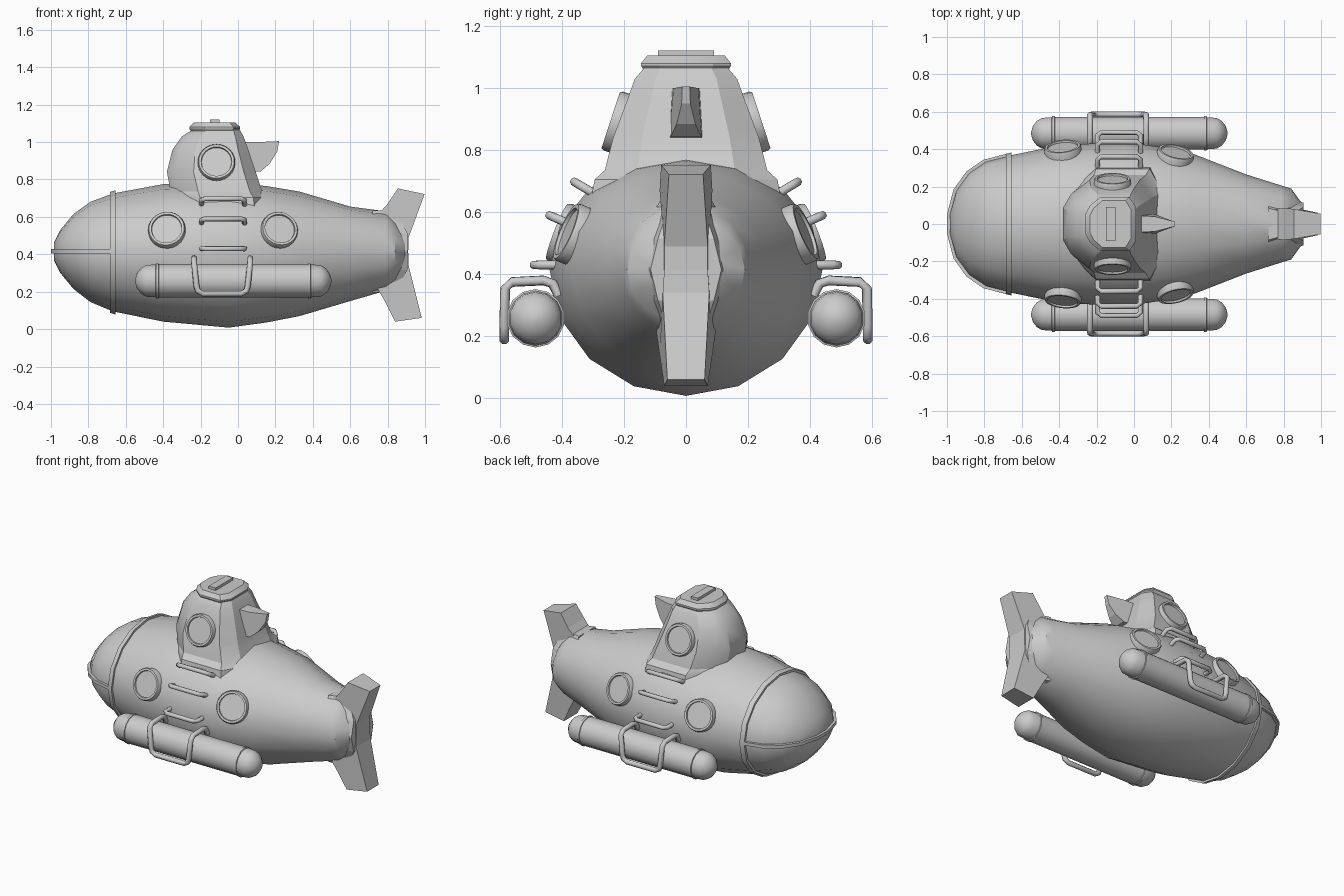
import bpy, bmesh, math
from mathutils import Vector

if "Cube" in bpy.data.objects:
    bpy.data.objects.remove(bpy.data.objects["Cube"])

grey = bpy.data.materials.new("light_grey")
grey.diffuse_color = (0.6, 0.6, 0.6, 1)
grey.use_nodes = True
grey.node_tree.nodes["Principled BSDF"].inputs["Base Color"].default_value = grey.diffuse_color


def finish(name, bm, angle=30):
    bmesh.ops.recalc_face_normals(bm, faces=bm.faces)
    me = bpy.data.meshes.new(name)
    bm.to_mesh(me)
    bm.free()
    ob = bpy.data.objects.new(name, me)
    bpy.context.collection.objects.link(ob)
    me.materials.append(grey)
    bpy.ops.object.select_all(action='DESELECT')
    ob.select_set(True)
    bpy.context.view_layer.objects.active = ob
    if angle:
        bpy.ops.object.shade_smooth_by_angle(angle=math.radians(angle))
    return ob


def loft(name, rings, angle=30, closed=False):
    """Skin a list of equal-length point rings."""
    bm = bmesh.new()
    vs = [[bm.verts.new(p) for p in r] for r in rings]
    n = len(vs[0])
    pairs = list(zip(vs, vs[1:])) + ([(vs[-1], vs[0])] if closed else [])
    for a, b in pairs:
        for i in range(n):
            j = (i + 1) % n
            bm.faces.new((a[i], a[j], b[j], b[i]))
    if not closed:
        bm.faces.new(vs[0])
        bm.faces.new(vs[-1])
    return finish(name, bm, angle)


def tube(name, pts, r, sides=8):
    """Round bar along a path."""
    pts = [Vector(p) for p in pts]
    rings = []
    up = None
    for i, p in enumerate(pts):
        t = (pts[min(i + 1, len(pts) - 1)] - pts[max(i - 1, 0)]).normalized()
        if up is None:
            up = t.orthogonal().normalized()
        up = (up - t * up.dot(t)).normalized()
        side = t.cross(up)
        rings.append([p + r * (math.cos(a) * up + math.sin(a) * side)
                      for a in (2 * math.pi * k / sides for k in range(sides))])
    return loft(name, rings, 50)


def lathe(name, profile, centre, axis, sides, angle=30):
    """Revolve (radius, offset) pairs around an axis."""
    q = Vector((0, 0, 1)).rotation_difference(Vector(axis))
    c = Vector(centre)
    return loft(name, [[c + q @ Vector((r * math.cos(a), r * math.sin(a), h))
                        for a in (2 * math.pi * k / sides for k in range(sides))]
                       for r, h in profile], angle)


# Hull stations: x, half width, bottom, top
MID = 0.415
stations = [(-0.985, 0.05, 0.37, 0.46), (-0.95, 0.18, 0.30, 0.53),
            (-0.88, 0.275, 0.215, 0.615), (-0.79, 0.335, 0.145, 0.68),
            (-0.67, 0.365, 0.095, 0.725), (-0.4, 0.42, 0.04, 0.775),
            (-0.05, 0.44, 0.008, 0.785), (0.15, 0.41, 0.035, 0.765),
            (0.33, 0.37, 0.07, 0.735), (0.6, 0.265, 0.15, 0.655),
            (0.79, 0.205, 0.205, 0.63), (0.84, 0.19, 0.245, 0.585), (0.905, 0.10, 0.33, 0.50)]


def section(x, grow=0.0):
    for a, b in zip(stations, stations[1:]):
        if a[0] <= x <= b[0]:
            t = (x - a[0]) / (b[0] - a[0])
            w, lo, hi = (a[k] + t * (b[k] - a[k]) for k in (1, 2, 3))
            return w + grow, MID - lo + grow, hi - MID + grow


def hull_ring(x, grow=0.0):
    w, lo, hi = section(x, grow)
    return [(x, w * math.cos(a), MID + (hi if math.sin(a) > 0 else lo) * math.sin(a))
            for a in (2 * math.pi * k / 16 for k in range(16))]


loft("hull", [hull_ring(s[0]) for s in stations], 32)
loft("bow_ring", [hull_ring(x, g) for x, g in
                  ((-0.685, -0.03), (-0.685, 0.014), (-0.655, 0.014), (-0.655, -0.03))], 32, True)

# Horizontal band around the nose
edge = [(s[0], s[1]) for s in stations[:5]]
plan = [(x, -y) for x, y in reversed(edge)] + edge
loft("nose_band", [[(x * k + o, y * g, z) for k, o, g, z in
                    ((1, 0.04, 0.9, 0.405), (1, -0.015, 1.025, 0.405),
                     (1, -0.015, 1.025, 0.427), (1, 0.04, 0.9, 0.427))] for x, y in plan])


# Conning tower: octagonal rings of x0, x1, half width, z
def octagon(x0, x1, w, z):
    c = 0.3 * (x1 - x0)
    half = [(x0, w * 0.36), (x0 + c * 0.3, w * 0.68), (x0 + c, w), (x1 - c * 0.45, w), (x1, w * 0.6)]
    return [(x, y, z) for x, y in half] + [(x, -y, z) for x, y in reversed(half)]


loft("tower", [octagon(*r) for r in
               ((-0.35, 0.16, 0.31, 0.62), (-0.355, 0.15, 0.295, 0.705), (-0.36, 0.13, 0.262, 0.735),
                (-0.38, 0.095, 0.235, 0.84), (-0.35, 0.055, 0.19, 0.96),
                (-0.30, 0.03, 0.165, 1.03), (-0.245, 0.01, 0.135, 1.065))], 25)
loft("hatch", [octagon(*r) for r in
               ((-0.25, 0.0, 0.135, 1.055), (-0.26, 0.012, 0.145, 1.072),
                (-0.26, 0.012, 0.145, 1.08), (-0.235, -0.015, 0.125, 1.105))], 25)


def prism(name, pts, angle=0):
    """Symmetric plate from (x, z, half thickness) outline points."""
    return loft(name, [[(x, s * w, z) for x, z, w in pts] for s in (-1, 1)], angle)


prism("hatch_handle", [(-0.15, 1.09, 0.09), (-0.1, 1.09, 0.09), (-0.1, 1.122, 0.09), (-0.15, 1.122, 0.09)])
prism("tower_fin", [(0.02, 1.0, 0.045), (0.11, 1.0, 0.04), (0.22, 1.005, 0.012),
                    (0.21, 0.95, 0.014), (0.17, 0.885, 0.03), (0.12, 0.842, 0.05), (0.05, 0.84, 0.055)])

# Tail fins
prism("upper_tail_fin", [(0.74, MID, 0.09), (0.76, 0.625, 0.08), (0.80, 0.67, 0.085), (0.855, 0.752, 0.08),
                         (0.998, 0.722, 0.055), (0.912, 0.49, 0.07), (0.91, MID, 0.07)])
prism("lower_tail_fin", [(0.74, MID, 0.09), (0.75, 0.21, 0.095), (0.79, 0.14, 0.085), (0.84, 0.04, 0.07),
                         (0.982, 0.06, 0.06), (0.912, 0.34, 0.075), (0.91, MID, 0.07)])

# Flared blends between the fins and the tail cone
for name, dz in (("upper_fin_blend", 1), ("lower_fin_blend", -1)):
    loft(name, [[(x, y, MID + dz * z) for x, y in ((0.72, -w), (0.72, w), (b, w * 0.6), (b, -w * 0.6))]
                for z, w, b in ((0.0, 0.19, 0.905), (0.10, 0.15, 0.905), (0.22, 0.085, 0.84))], 0)

porthole = [(0.02, 0.012), (0.08, 0.012), (0.082, 0.022), (0.095, 0.022), (0.1, 0.012), (0.1, -0.04)]
capsule = ([(0.09 * math.sin(a), -0.435 - 0.09 * math.cos(a)) for a in (0.1, 0.45, 0.85, 1.2)]
           + [(0.088, -0.415), (0.094, -0.413), (0.094, -0.4), (0.09, -0.398)])
capsule += [(r, -h) for r, h in reversed(capsule)]

for s, side in ((-1, "right"), (1, "left")):
    # Portholes
    lathe(f"tower_porthole_{side}", porthole, (-0.115, s * 0.222, 0.89), (0, s * 0.95, 0.31), 24)
    for x, tag in ((-0.38, "front"), (0.22, "rear")):
        w, _, hi = section(x)
        y = w * math.sqrt(1 - ((0.53 - MID) / hi) ** 2)
        slope = (section(x + 0.05)[0] - section(x - 0.05)[0]) / 0.1
        n = Vector((-slope, s * y / w ** 2 * w, (0.53 - MID) / hi ** 2 * w)).normalized()
        lathe(f"{tag}_porthole_{side}", porthole, (x, s * (y - 0.004), 0.53), n, 24)
    # Ladder rungs: inner and outer (y, z)
    for k, (yi, zi, yo, zo) in enumerate(((0.28, 0.65, 0.36, 0.698), (0.36, 0.555, 0.44, 0.59),
                                          (0.41, 0.43, 0.49, 0.43))):
        ym, zm = yi + (yo - yi) * 0.8, zi + (zo - zi) * 0.8
        tube(f"rung_{k + 1}_{side}", [(x, s * y, z) for x, y, z in
             ((-0.195, yi, zi), (-0.195, ym, zm), (-0.175, yo, zo),
              (0.015, yo, zo), (0.035, ym, zm), (0.035, yi, zi))], 0.014)
    # Side tank and its frame
    lathe(f"tank_{side}", capsule, (-0.025, s * 0.485, 0.258), (1, 0, 0), 14, 35)
    leg = [(-0.235, 0.41, 0.33), (-0.235, 0.43, 0.37), (-0.235, 0.46, 0.38), (-0.235, 0.56, 0.375),
           (-0.235, 0.583, 0.355), (-0.222, 0.586, 0.23), (-0.215, 0.586, 0.205), (-0.19, 0.586, 0.19)]
    path = leg + [(-0.17 - x, y, z) for x, y, z in reversed(leg)]
    tube(f"tank_frame_{side}", [(x, s * y, z) for x, y, z in path], 0.016)
